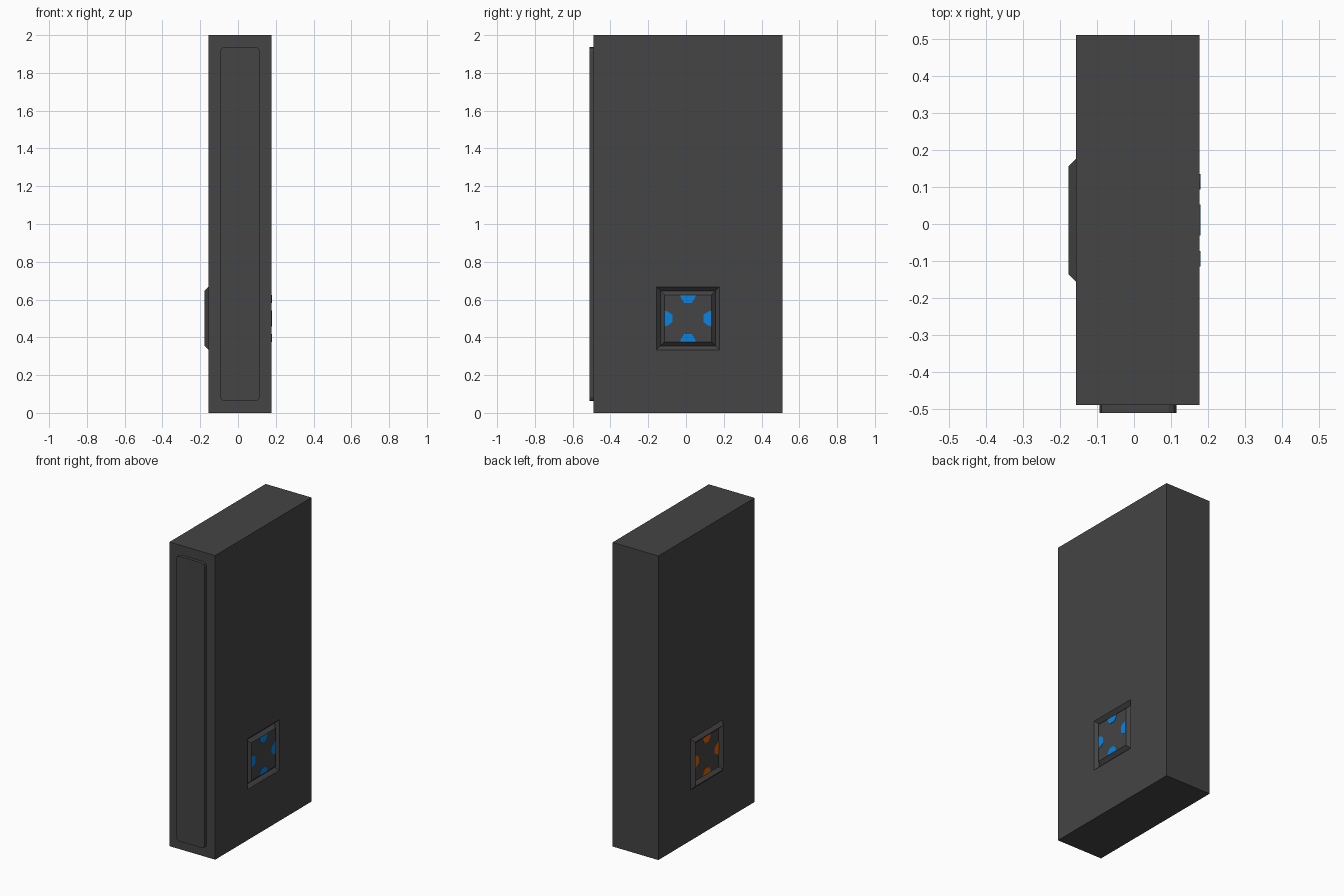
import bpy, bmesh

if "Cube" in bpy.data.objects:
    bpy.data.objects.remove(bpy.data.objects["Cube"])

P = 1 / 48                     # base step: frame depth and panel thickness
CX, CY = 0.0104, 0.0104        # centre of the slab
H = 1 / 6                      # half the slab thickness
PLATE = 6 * P                  # half the centre plate
PLATE_Z = 0.5


def material(name, rgb):
    m = bpy.data.materials.new(name)
    m.diffuse_color = (*rgb, 1)
    m.use_nodes = True
    m.node_tree.nodes["Principled BSDF"].inputs["Base Color"].default_value = m.diffuse_color
    return m


GREY = material("dark grey", (0.058, 0.058, 0.058))
BLUE = material("bright blue", (0.0024, 0.231, 0.753))
ORANGE = material("deep orange", (0.716, 0.122, 0.0015))


def finish(name, bm, mat):
    bmesh.ops.recalc_face_normals(bm, faces=bm.faces)
    me = bpy.data.meshes.new(name)
    bm.to_mesh(me)
    bm.free()
    me.materials.append(mat)
    ob = bpy.data.objects.new(name, me)
    bpy.context.collection.objects.link(ob)
    return ob


def loft(name, rings, mat):
    """Bridge equal-length point rings and cap both ends."""
    bm = bmesh.new()
    loops = [[bm.verts.new(p) for p in r] for r in rings]
    n = len(loops[0])
    for a, b in zip(loops, loops[1:]):
        for i in range(n):
            j = (i + 1) % n
            bm.faces.new((a[i], a[j], b[j], b[i]))
    bm.faces.new(loops[0])
    bm.faces.new(loops[-1])
    return finish(name, bm, mat)


def rect(x, hy, hz, cz):
    return [(CX + x, CY + sy * hy, cz + sz * hz)
            for sy, sz in ((-1, -1), (1, -1), (1, 1), (-1, 1))]


# Slab: frame ridge on the left side, matching frame groove on the right
def square(x, half):
    return rect(x, half, half, PLATE_Z)


loft("slab", [
    square(-H, PLATE), square(-H - P, PLATE + P), square(-H, PLATE + 2 * P),
    rect(-H, 0.5, 1.0, 1.0), rect(H, 0.5, 1.0, 1.0),
    square(H, PLATE + 2 * P), square(H - P, PLATE + P), square(H, PLATE),
], GREY)

# Raised front panel with clipped round corners
W, T, R = 5 * P, 0.9375, 0.022
K = R * 0.3
corner = [(W, T - R), (W - K, T - K), (W - R, T)]
outline = (corner + [(-x, z) for x, z in reversed(corner)]
           + [(-x, -z) for x, z in corner]
           + [(x, -z) for x, z in reversed(corner)])
front = CY - 0.5
loft("front_panel", [[(CX + x, y, 1 + z) for x, z in outline]
                     for y in (front - P, front)], GREY)

# Four painted marks pointing inward from the plate edges, on both sides
half_mark = [(0.042, 0.0), (0.036, 0.02), (0.02, 0.042)]
mark = half_mark + [(-u, v) for u, v in reversed(half_mark)]
for side, sign, mat in (("right", 1, BLUE), ("left", -1, ORANGE)):
    bm = bmesh.new()
    for c, s in ((1, 0), (0, 1), (-1, 0), (0, -1)):
        pts = [(u, PLATE - v) for u, v in mark]
        yz = [(c * u - s * w, s * u + c * w) for u, w in pts]
        rings = [[bm.verts.new((CX + sign * (H + d), CY + y, PLATE_Z + z))
                  for y, z in yz] for d in (-0.001, 0.002)]
        for r in rings:
            bm.faces.new(r)
        for i in range(len(yz)):
            j = (i + 1) % len(yz)
            bm.faces.new((rings[0][i], rings[0][j], rings[1][j], rings[1][i]))
    finish(side + "_marks", bm, mat)
